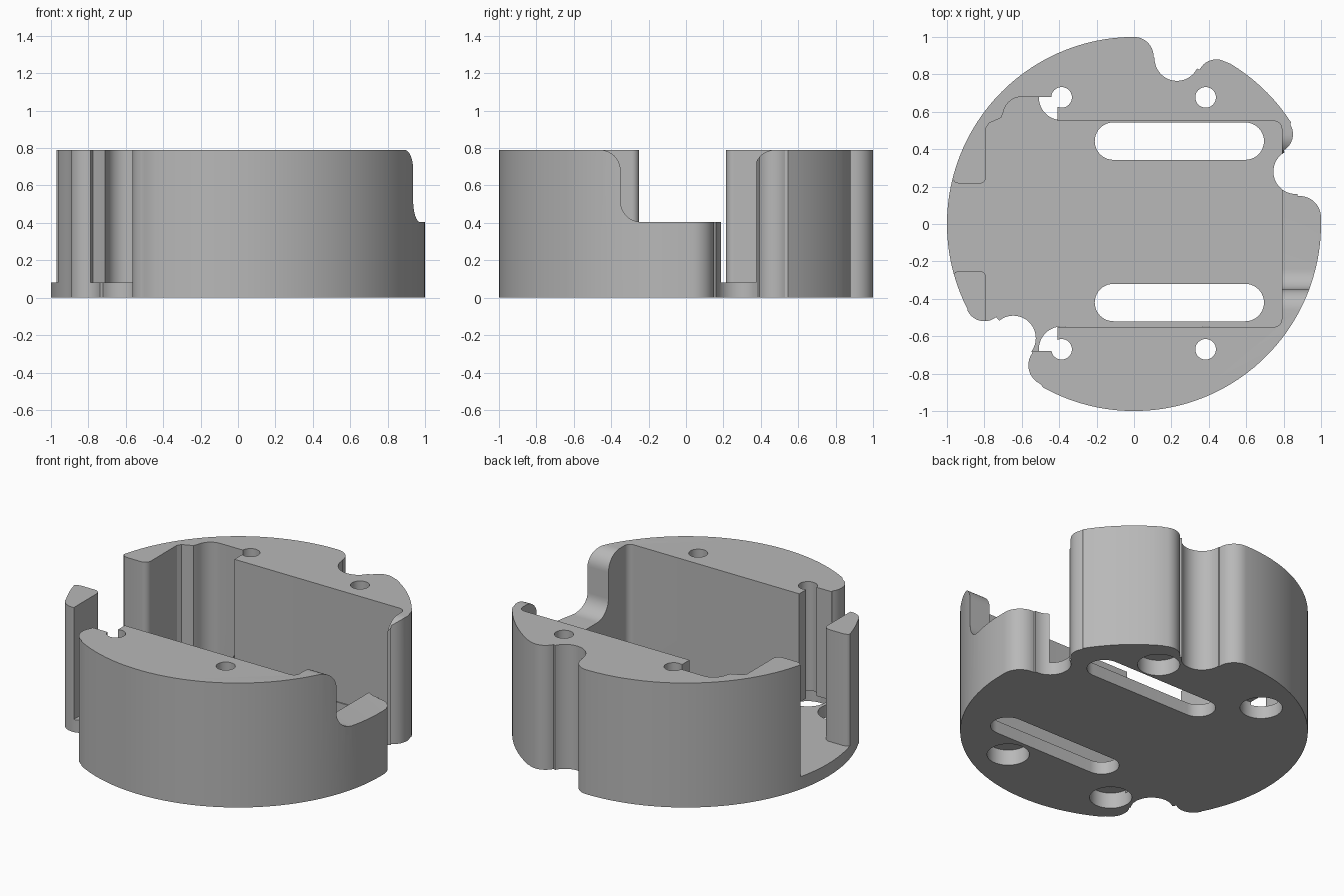
import bpy, bmesh
from math import sin, cos, radians
from mathutils import Vector

cube = bpy.data.objects.get("Cube")
if cube:
    bpy.data.objects.remove(cube, do_unlink=True)

HEIGHT, FLOOR = 0.79, 0.08

grey = bpy.data.materials.new("plain grey")
grey.use_nodes = True
grey.diffuse_color = (0.48, 0.48, 0.48, 1)
grey.node_tree.nodes["Principled BSDF"].inputs["Base Color"].default_value = (0.48, 0.48, 0.48, 1)


def arc(cx, cy, r, a0, a1):
    """Points along an arc, finer on large radii."""
    step = 3 if r > 0.5 else 9
    n = max(2, round(abs(a1 - a0) / step))
    angles = [radians(a0 + (a1 - a0) * i / n) for i in range(n + 1)]
    return [(cx + r * cos(a), cy + r * sin(a)) for a in angles]


def prism(name, points, low, high, along_x=False):
    """Extrude a closed outline along z, or a y-z outline along x."""
    place = (lambda p: (low, p[0], p[1])) if along_x else (lambda p: (p[0], p[1], low))
    bm = bmesh.new()
    face = bm.faces.new([bm.verts.new(place(p)) for p in points])
    out = bmesh.ops.extrude_face_region(bm, geom=[face])
    move = Vector((high - low, 0, 0) if along_x else (0, 0, high - low))
    verts = [g for g in out["geom"] if isinstance(g, bmesh.types.BMVert)]
    bmesh.ops.translate(bm, vec=move, verts=verts)
    bmesh.ops.recalc_face_normals(bm, faces=bm.faces)
    mesh = bpy.data.meshes.new(name)
    bm.to_mesh(mesh)
    bm.free()
    mesh.materials.append(grey)
    obj = bpy.data.objects.new(name, mesh)
    bpy.context.collection.objects.link(obj)
    return obj


# Round body with three lobed notches in its rim
rim = [
    (0, 0, 1, 90, 207),
    (-0.8, -0.42, 0.1, 207, 309), (-0.645, -0.61, 0.12, 129, -37), (-0.455, -0.755, 0.11, 143, 245),
    (0, 0, 1, 241, 361),
    (0.885, 0.035, 0.115, 3, 95), (0.865, 0.28, 0.12, 275, 120), (0.75, 0.48, 0.1, -60, 30),
    (0, 0, 1, 33, 59),
    (0.44, 0.78, 0.1, 60, 153), (0.23, 0.885, 0.12, 333, 178), (0, 0.895, 0.105, -2, 86),
]
outline = [p for a in rim for p in arc(*a)]
body = prism("housing_body", outline, 0, HEIGHT)


# Pocket, open on one side between two rounded wall ends
def pocket_half(side, gap):
    pts = arc(0.75, 0.51, 0.04, 0, 90)
    pts += [(-0.41, 0.55), (-0.41, 0.68)]
    pts += arc(-0.6, 0.58, 0.1, 90, 170)
    pts += [(-0.71, 0.568), (-0.75, 0.55), (-0.775, 0.54), (-0.79, 0.515)]
    pts += arc(-0.83, gap + 0.04, 0.04, 0, -90)
    pts += [(-0.93, gap), (-0.955, gap + 0.007), (-0.975, gap + 0.03), (-1.1, gap + 0.03)]
    return [(x, y * side) for x, y in pts]


cutters = [prism("pocket_cutter",
                 pocket_half(1, 0.215) + pocket_half(-1, 0.25)[::-1], FLOOR, 1)]

# Lowered section of the side wall, with curved shoulders
shoulder = [(-0.46, 1)] + arc(-0.46, 0.68, 0.11, 90, 0) + arc(-0.24, 0.515, 0.11, 180, 270)
profile = shoulder + [(0.015 - y, z) for y, z in reversed(shoulder)]
cutters.append(prism("wall_step_cutter", profile, 0.74, 1.2, along_x=True))

# Floor slots
for y in (0.443, -0.42):
    slot = arc(0.595, y, 0.1, -90, 90) + arc(-0.11, y, 0.1, 90, 270)
    cutters.append(prism("slot_cutter", slot, -0.1, 0.2))

# Screw holes, counterbored from below
for x in (-0.387, 0.383):
    for y in (0.677, -0.67):
        cutters.append(prism("hole_cutter", arc(x, y, 0.055, 0, 351), -0.1, 1))
        cutters.append(prism("counterbore_cutter", arc(x, y, 0.122, 0, 351), -0.1, 0.1))

# Cut the body, then drop the cutters
for cutter in cutters:
    cutter.hide_render = True
    mod = body.modifiers.new(cutter.name, "BOOLEAN")
    mod.operation, mod.solver, mod.object = "DIFFERENCE", "EXACT", cutter
graph = bpy.context.evaluated_depsgraph_get()
graph.update()
mesh = bpy.data.meshes.new_from_object(body.evaluated_get(graph))
body.modifiers.clear()
body.data = mesh
for cutter in cutters:
    bpy.data.objects.remove(cutter, do_unlink=True)

bpy.ops.object.select_all(action="DESELECT")
body.select_set(True)
bpy.context.view_layer.objects.active = body
bpy.ops.object.shade_smooth_by_angle(angle=radians(30))
